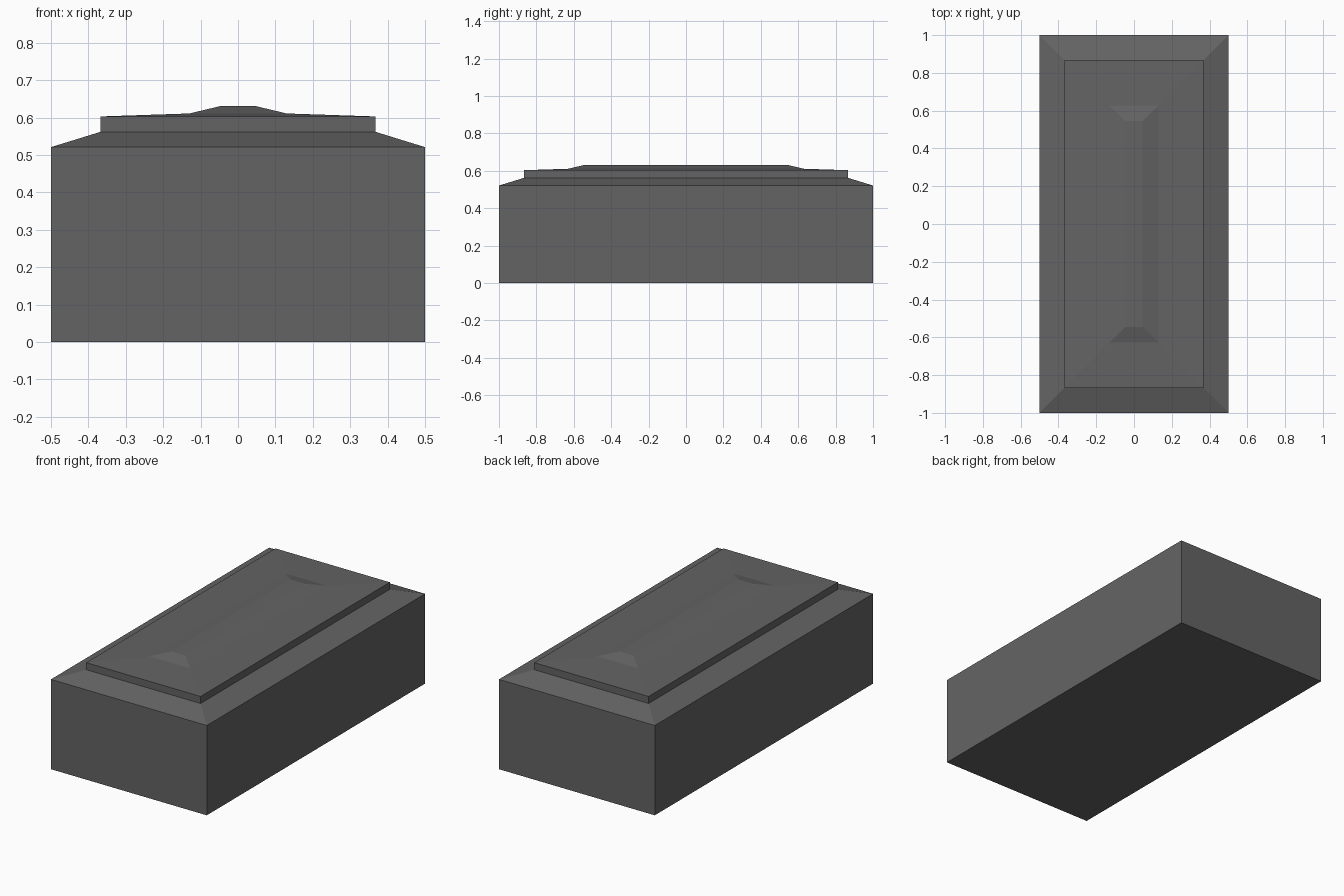
import bpy, bmesh

if "Cube" in bpy.data.objects:
    bpy.data.objects.remove(bpy.data.objects["Cube"])

# One flat colour
grey = bpy.data.materials.new("dark_grey")
grey.diffuse_color = (0.127, 0.127, 0.127, 1.0)
grey.use_nodes = True
grey.node_tree.nodes["Principled BSDF"].inputs["Base Color"].default_value = grey.diffuse_color

# Rectangular cross-sections: half width, half length, height
SECTIONS = [
    (0.50, 1.00, 0.0),       # base
    (0.50, 1.00, 0.521),     # top of the walls
    (0.367, 0.867, 0.562),   # sloped shoulder
    (0.367, 0.867, 0.603),   # step edge
    (0.13, 0.627, 0.611),    # nearly flat top slab
    (0.046, 0.546, 0.631),   # raised ridge
]


def stacked_block(name, sections, material):
    bm = bmesh.new()
    rings = [[bm.verts.new((sx * w, sy * l, z))
              for sx, sy in ((-1, -1), (1, -1), (1, 1), (-1, 1))]
             for w, l, z in sections]
    for low, high in zip(rings, rings[1:]):
        for i in range(4):
            j = (i + 1) % 4
            bm.faces.new((low[i], low[j], high[j], high[i]))
    bm.faces.new(rings[0][::-1])
    bm.faces.new(rings[-1])
    bmesh.ops.recalc_face_normals(bm, faces=bm.faces)
    mesh = bpy.data.meshes.new(name)
    bm.to_mesh(mesh)
    bm.free()
    mesh.materials.append(material)
    obj = bpy.data.objects.new(name, mesh)
    bpy.context.collection.objects.link(obj)
    return obj


# Stepped block with ridged top
stacked_block("stepped_block", SECTIONS, grey)
